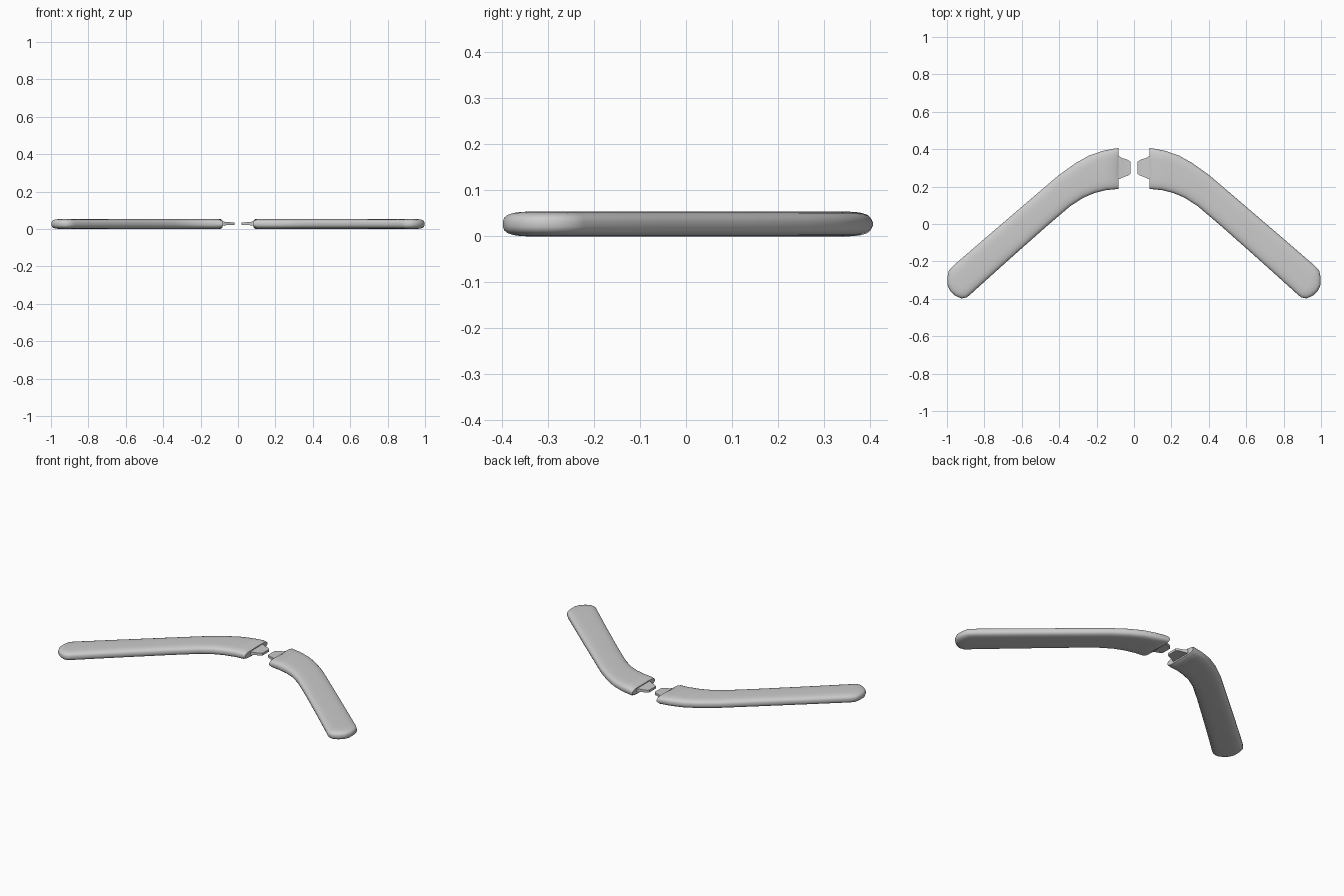
import bpy, bmesh
from mathutils import Vector

if "Cube" in bpy.data.objects:
    bpy.data.objects.remove(bpy.data.objects["Cube"])

MID = 0.027
# plan outline of the right arm: matching points along the outer and inner edges
OUTER = [(.083, .406), (.10, .404), (.17, .39), (.24, .366), (.31, .327), (.40, .263),
         (.55, .135), (.78, -.062), (.965, -.222), (.99, -.248), (.998, -.285), (.998, -.325), (.982, -.36)]
INNER = [(.083, .187), (.10, .186), (.15, .181), (.21, .166), (.27, .141), (.34, .096),
         (.46, -.006), (.67, -.192), (.84, -.345), (.875, -.377), (.895, -.393), (.923, -.398), (.955, -.384)]
# rim section: (inset, half height)
RIM = [(.055, .027), (.038, .0262), (.022, .024), (.01, .020), (.003, .014), (0, .006)]
RIM += [(i, -h) for i, h in reversed(RIM)]


def inset(pts, d):
    out = []
    for i, p in enumerate(pts):
        p = Vector(p)
        if i in (0, len(pts) - 1):
            out.append(Vector((p.x, p.y + (-d if i == 0 else d))))
            continue
        a = (p - Vector(pts[i - 1])).normalized()
        b = (Vector(pts[i + 1]) - p).normalized()
        na, nb = Vector((a.y, -a.x)), Vector((b.y, -b.x))
        n = (na + nb).normalized()
        out.append(p + n * d / max(n.dot(na), .5))
    return out


def finish(bm, name, side, angle):
    if side < 0:
        for v in bm.verts:
            v.co.x *= -1
    bmesh.ops.recalc_face_normals(bm, faces=bm.faces)
    me = bpy.data.meshes.new(name)
    bm.to_mesh(me)
    bm.free()
    ob = bpy.data.objects.new(name, me)
    bpy.context.collection.objects.link(ob)
    bpy.ops.object.select_all(action='DESELECT')
    ob.select_set(True)
    bpy.context.view_layer.objects.active = ob
    bpy.ops.object.shade_smooth_by_angle(angle=angle)


def arm(name, side):
    bm = bmesh.new()
    outline = OUTER + INNER[::-1]
    n = len(outline)
    layers = []
    for d, h in RIM:
        ring = []
        for i, p in enumerate(inset(outline, d)):
            k = .68 if i in (0, n - 1) else 1   # arm thins at its joint end
            ring.append(bm.verts.new((p.x, p.y, MID + h * k)))
        layers.append(ring)
    for r, s in zip(layers, layers[1:]):
        for i in range(n - 1):
            bm.faces.new((r[i], r[i + 1], s[i + 1], s[i]))
    # top and bottom
    for r in (layers[0], layers[-1]):
        for i in range(n // 2 - 1):
            bm.faces.new((r[i], r[i + 1], r[n - 2 - i], r[n - 1 - i]))
    # flat joint end
    bm.faces.new([r[0] for r in layers] + [r[-1] for r in reversed(layers)])
    finish(bm, name, side, .6)


def tab(name, side):
    # tapered tongue: (x, low y, high y, half height)
    sections = [(.10, .237, .363, .012), (.077, .24, .36, .011), (.062, .248, .352, .008),
                (.03, .26, .342, .007), (.019, .268, .332, .007)]
    bm = bmesh.new()
    rings = [[bm.verts.new((x, y, MID + 0.002 + z)) for y, z in ((a, -h), (b, -h), (b, h), (a, h))]
             for x, a, b, h in sections]
    for r, s in zip(rings, rings[1:]):
        for i in range(4):
            j = (i + 1) % 4
            bm.faces.new((r[i], r[j], s[j], s[i]))
    bm.faces.new(rings[0])
    bm.faces.new(rings[-1])
    finish(bm, name, side, .3)


for label, side in (("right", 1), ("left", -1)):
    arm(label + "_arm", side)
    tab(label + "_joint_tab", side)
